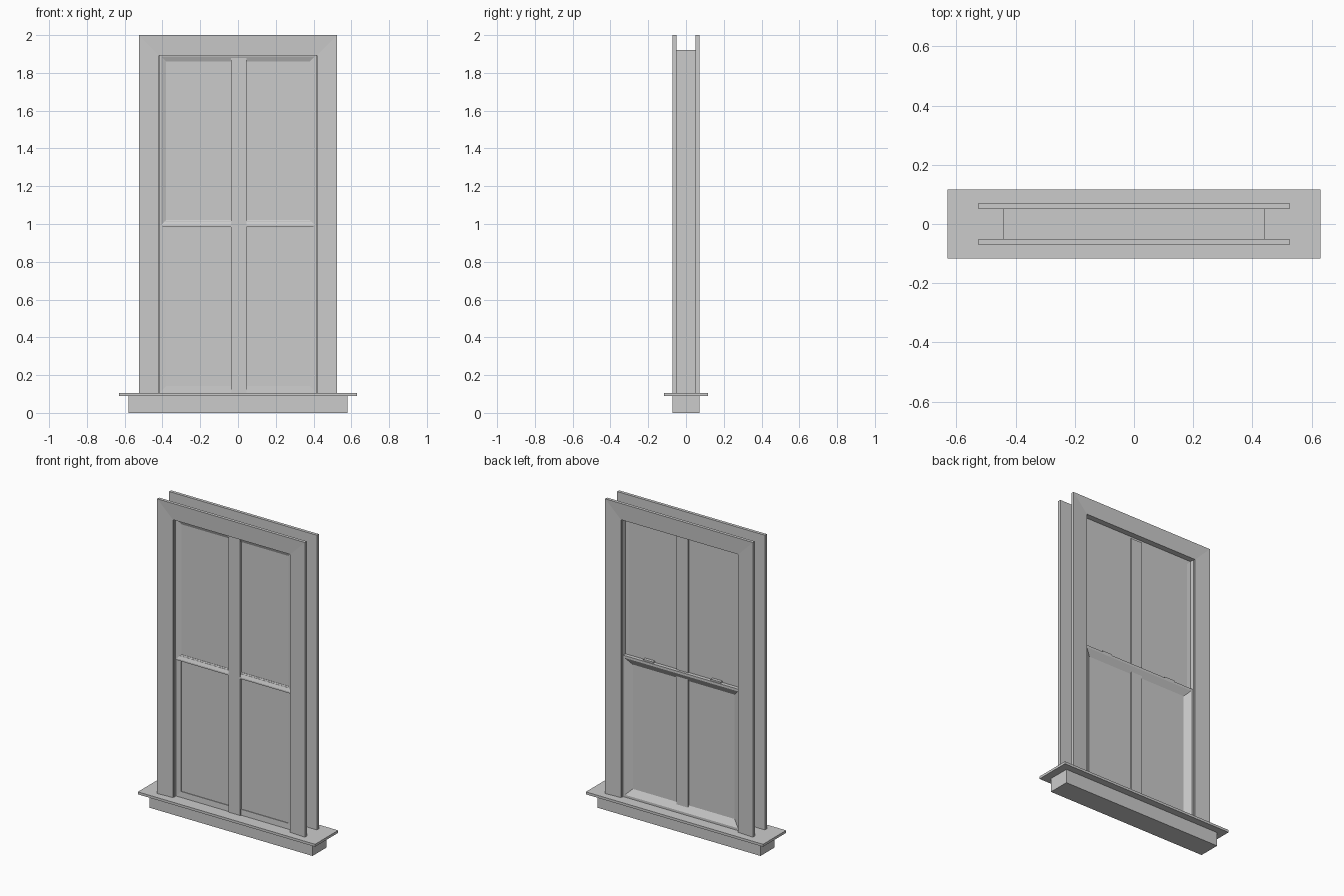
import bpy
import bmesh

old = bpy.data.objects.get("Cube")
if old:
    bpy.data.objects.remove(old, do_unlink=True)

# One plain paint colour
paint = bpy.data.materials.new("light grey paint")
paint.use_nodes = True
grey = (0.6, 0.6, 0.6, 1)
paint.diffuse_color = grey
paint.node_tree.nodes["Principled BSDF"].inputs["Base Color"].default_value = grey


def finish(bm, name):
    bmesh.ops.recalc_face_normals(bm, faces=bm.faces)
    mesh = bpy.data.meshes.new(name)
    bm.to_mesh(mesh)
    bm.free()
    mesh.materials.append(paint)
    obj = bpy.data.objects.new(name, mesh)
    bpy.context.collection.objects.link(obj)
    return obj


def box(name, x, y, z):
    """Box from (low, high) pairs on each axis."""
    bm = bmesh.new()
    bmesh.ops.create_cube(bm, size=1)
    for v in bm.verts:
        v.co = [pair[0] if c < 0 else pair[1] for c, pair in zip(v.co, (x, y, z))]
    return finish(bm, name)


def mitred_frame(name, half, bottom, top, profile, closed=True):
    """Sweep an (inset, y) profile round a rectangle with mitred corners."""
    bm = bmesh.new()
    rings = []
    for side, is_top in ((-1, False), (-1, True), (1, True), (1, False)):
        ring = []
        for inset, y in profile:
            z = top - inset if is_top else bottom + (inset if closed else 0)
            ring.append(bm.verts.new((side * (half - inset), y, z)))
        rings.append(ring)
    n = len(profile)
    for i in range(4 if closed else 3):
        a, b = rings[i], rings[(i + 1) % 4]
        for j in range(n):
            k = (j + 1) % n
            bm.faces.new((a[j], a[k], b[k], b[j]))
    if not closed:
        bm.faces.new(rings[0])
        bm.faces.new(rings[-1])
    return finish(bm, name)


# Sill and the apron below it
box("apron", (-0.58, 0.58), (-0.071, 0.071), (0, 0.092))
box("sill", (-0.63, 0.63), (-0.117, 0.117), (0.09, 0.106))

# Jamb lining between the two casings
jamb_profile = [(0, -0.052), (0.025, -0.052), (0.025, 0.052), (0, 0.052)]
mitred_frame("jamb", 0.44, 0.1, 1.92, jamb_profile, False)

# Matching front and back casings, slightly thinner at the inner edge
for name, s in (("front_casing", -1), ("back_casing", 1)):
    profile = [(0, s * 0.051), (0.108, s * 0.051), (0.108, s * 0.065), (0, s * 0.071)]
    mitred_frame(name, 0.525, 0.1, 2, profile, False)

# Upper sash, sloping in to the pane
mitred_frame("upper_sash", 0.417, 0.985, 1.897,
             [(0, -0.043), (0.01, -0.043), (0.037, -0.032),
              (0.037, 0.02), (0, 0.024)])

# Lower sash, nearly flat in front and broadly sloped behind
mitred_frame("lower_sash", 0.417, 0.106, 1.015,
             [(0, -0.036), (0.037, -0.034), (0.037, 0.02),
              (0.055, 0.023), (0.015, 0.046), (0, 0.046)])

# Panes filling both sashes
for name, bottom, top in (("lower_pane", 0.13, 0.99), ("upper_pane", 1.0, 1.875)):
    box(name, (-0.39, 0.39), (-0.03, 0.022), (bottom, top))

# Central upright bar
box("centre_bar", (-0.036, 0.046), (-0.043, 0.03), (0.1, 1.88))

# Low catches on the meeting rail
for name, x in (("left_catch", 0.24), ("right_catch", -0.24)):
    box(name, (x - 0.035, x + 0.035), (0.02, 0.042), (1.01, 1.025))
